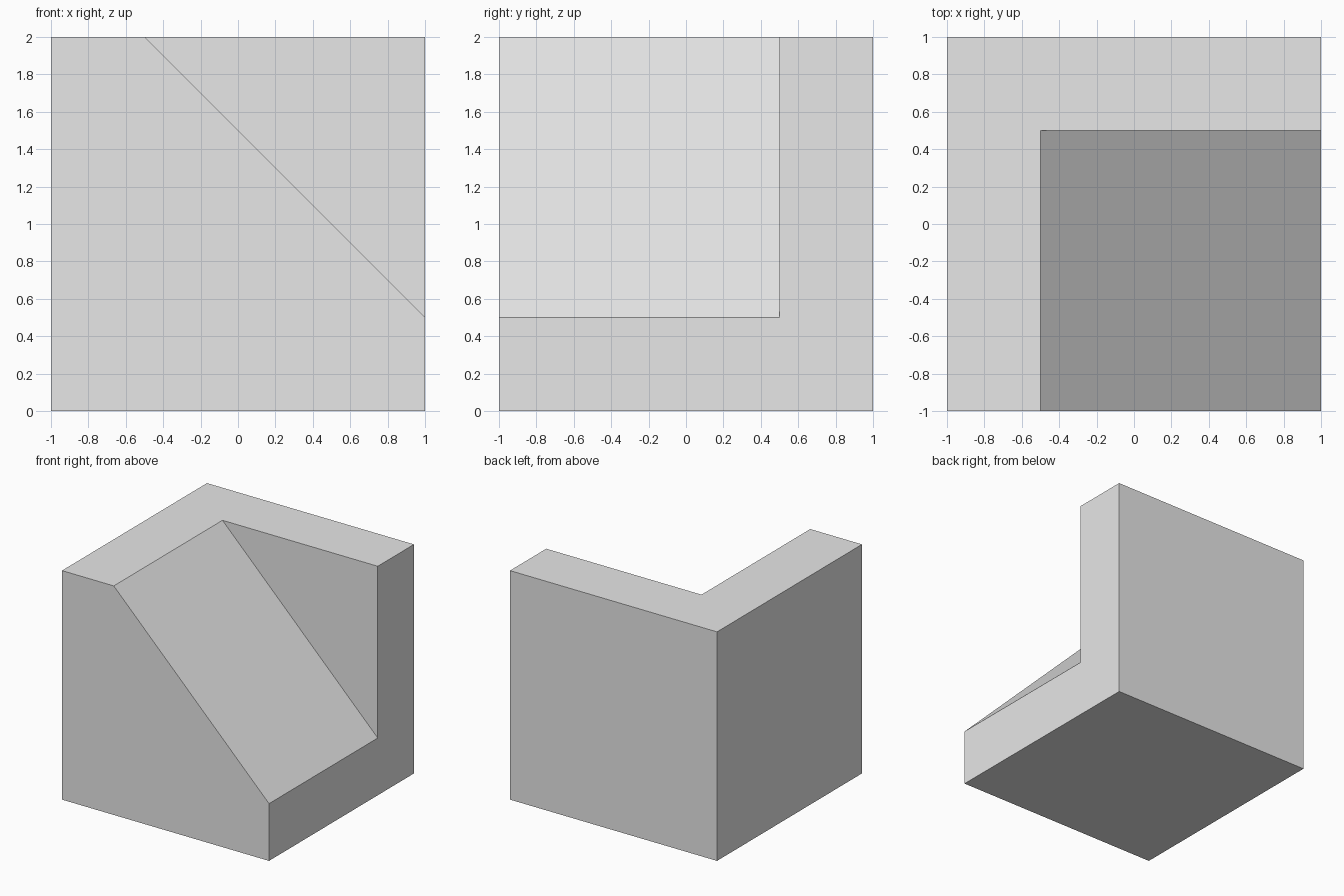
import bpy
import bmesh
from mathutils import Vector

default_cube = bpy.data.objects.get("Cube")
if default_cube:
    bpy.data.objects.remove(default_cube, do_unlink=True)

# Single plain grey colour
grey = bpy.data.materials.new("plain grey")
grey.use_nodes = True
grey.diffuse_color = (0.8, 0.8, 0.8, 1)
grey.node_tree.nodes["Principled BSDF"].inputs["Base Color"].default_value = grey.diffuse_color


def prism(name, profile, y_front, y_back):
    """Extrude an (x, z) profile along y into a closed solid."""
    bm = bmesh.new()
    face = bm.faces.new([bm.verts.new((x, y_front, z)) for x, z in profile])
    result = bmesh.ops.extrude_face_region(bm, geom=[face])
    moved = [v for v in result["geom"] if isinstance(v, bmesh.types.BMVert)]
    bmesh.ops.translate(bm, verts=moved, vec=Vector((0, y_back - y_front, 0)))
    bmesh.ops.recalc_face_normals(bm, faces=bm.faces)
    mesh = bpy.data.meshes.new(name)
    bm.to_mesh(mesh)
    bm.free()
    mesh.materials.append(grey)
    obj = bpy.data.objects.new(name, mesh)
    bpy.context.collection.objects.link(obj)
    return obj


# Full block, and the wedge removed to leave a ramp against a back wall
block = prism("ramp_block", [(-1, 0), (1, 0), (1, 2), (-1, 2)], -1, 1)
cutter = prism("ramp_cutter", [(-1, 2.5), (1.5, 0), (1.5, 2.5)], -1.5, 0.5)
cutter.hide_render = True

cut = block.modifiers.new("ramp cut", "BOOLEAN")
cut.operation = "DIFFERENCE"
cut.solver = "EXACT"
cut.object = cutter

# Apply the cut and discard the cutter
bpy.context.view_layer.objects.active = block
block.select_set(True)
bpy.ops.object.modifier_apply(modifier=cut.name)
bpy.data.objects.remove(cutter, do_unlink=True)
